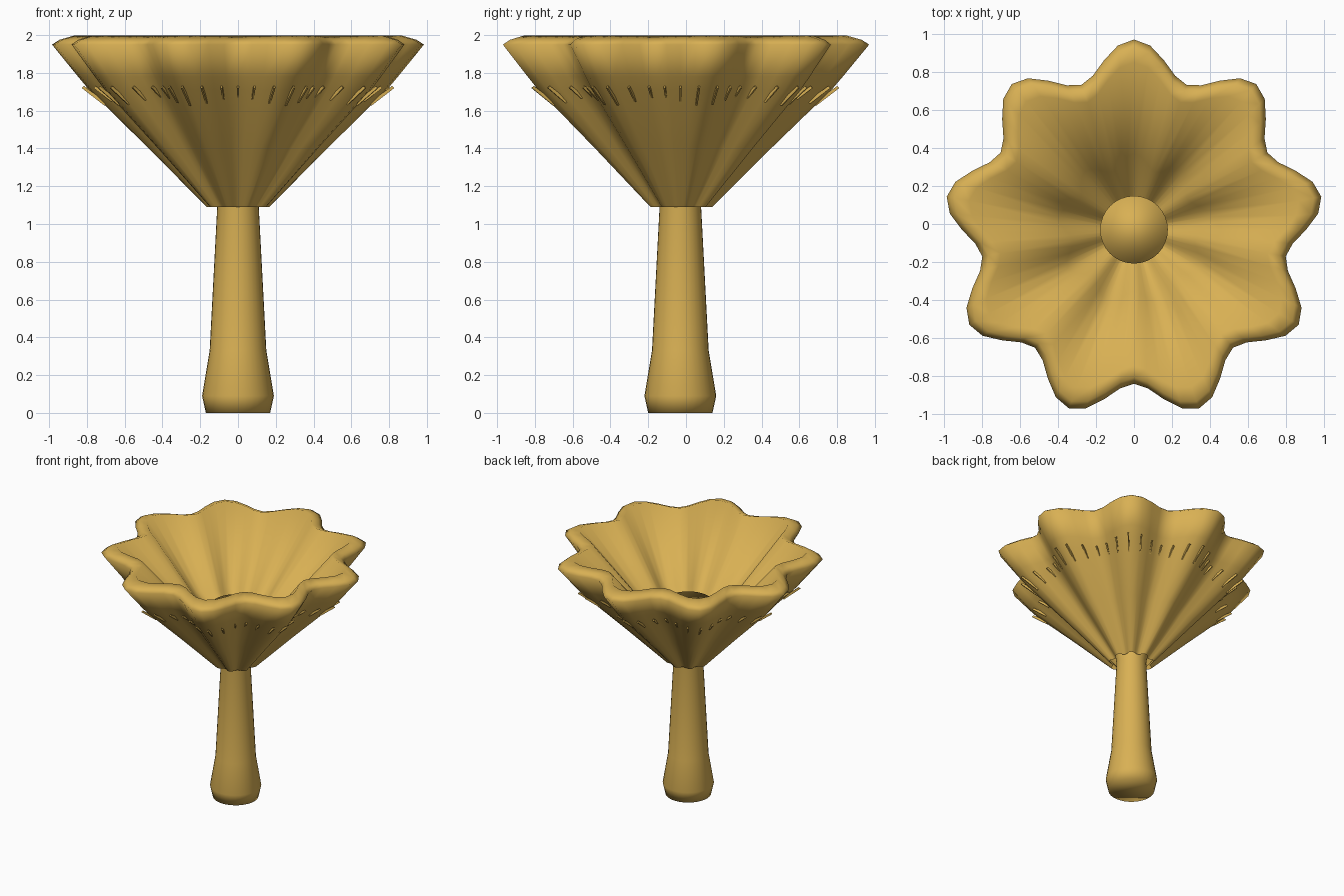
import bpy, bmesh
from math import sin, cos, pi

cube = bpy.data.objects.get("Cube")
if cube:
    bpy.data.objects.remove(cube, do_unlink=True)

AXIS_Y = -0.03
LOBES = 9
GILLS = 52
DEPTH = 0.095

# Single golden material
golden = bpy.data.materials.new("golden_ochre")
golden.use_nodes = True
colour = (0.69, 0.435, 0.088, 1)
golden.diffuse_color = colour
bsdf = next(n for n in golden.node_tree.nodes if n.type == 'BSDF_PRINCIPLED')
bsdf.inputs["Base Color"].default_value = colour
bsdf.inputs["Roughness"].default_value = 0.7


def ripple(angle):
    """Radius factor: 1 on a lobe, smaller in a notch."""
    return 1 - DEPTH * (1 - cos(LOBES * (angle - pi / 2)))


def finish(name, bm, smooth):
    mesh = bpy.data.meshes.new(name)
    bm.to_mesh(mesh)
    bm.free()
    obj = bpy.data.objects.new(name, mesh)
    obj.location.y = AXIS_Y
    bpy.context.collection.objects.link(obj)
    mesh.materials.append(golden)
    for poly in mesh.polygons:
        poly.use_smooth = smooth


def lathe(profile, segments, shape, capped):
    """Sweep (radius, height) points around z, scaled by shape(angle)."""
    bm = bmesh.new()
    rings = []
    for r, z in profile:
        ring = []
        for i in range(segments):
            a = pi / 2 + 2 * pi * i / segments
            k = shape(a)
            ring.append(bm.verts.new((r * k * cos(a), r * k * sin(a), z)))
        rings.append(ring)
    for low, high in zip(rings, rings[1:]):
        for i in range(segments):
            j = (i + 1) % segments
            bm.faces.new((low[i], low[j], high[j], high[i]))
    if capped:
        bm.faces.new(rings[0][::-1])
        bm.faces.new(rings[-1])
    return bm


# Fluted funnel cap: straight outer wall, soft rim, shallower inner bowl
cap_profile = [(0.168, 1.09), (0.48, 1.40), (0.80, 1.71), (0.86, 1.78),
               (1.00, 1.95), (0.96, 1.975), (0.88, 1.998),
               (0.40, 1.53), (0.10, 1.33)]
finish("funnel_cap", lathe(cap_profile, LOBES * 8, ripple, False), True)

# Stem: swollen foot, slim neck, flared flat top inside the cap
stem_profile = [(0.17, 0), (0.19, 0.09), (0.15, 0.33), (0.11, 1.09), (0.178, 1.565)]
finish("stem", lathe(stem_profile, 32, lambda a: 1, True), True)

# Gill tips: thin radial bars along the underside, longest on the lobes
bm = bmesh.new()
for i in range(GILLS):
    a = 2 * pi * i / GILLS
    k = ripple(a)
    lobe = 1 - (1 - k) / (2 * DEPTH)
    foot = 1.67 - 0.045 * lobe
    wall = (foot - 0.91) * k
    outline = [(wall + 0.003, foot), (0.81 * k + 0.032, 1.72),
               (0.81 * k + 0.02, 1.73), (wall - 0.015, foot + 0.012)]
    sides = []
    for t in (-0.005, 0.005):
        sides.append([bm.verts.new((r * cos(a) - t * sin(a),
                                    r * sin(a) + t * cos(a), z))
                      for r, z in outline])
    bm.faces.new(sides[0])
    bm.faces.new(sides[1][::-1])
    for p in range(4):
        q = (p + 1) % 4
        bm.faces.new((sides[0][p], sides[1][p], sides[1][q], sides[0][q]))
bmesh.ops.recalc_face_normals(bm, faces=bm.faces)
finish("gill_tips", bm, False)
